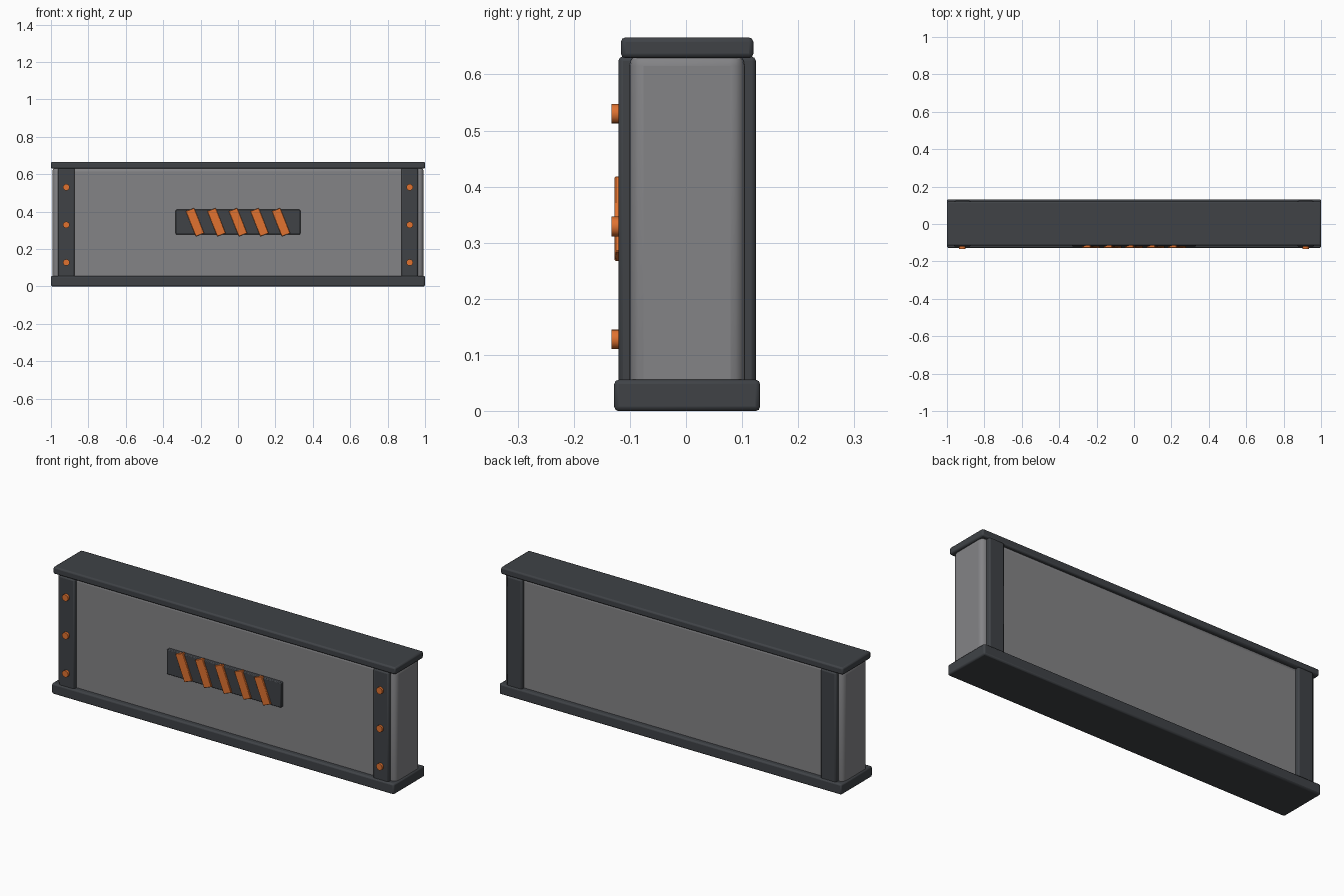
import bpy, math

if "Cube" in bpy.data.objects:
    bpy.data.objects.remove(bpy.data.objects["Cube"])

CY = 0.002  # depth centre of the barrier body


def material(name, rgb):
    m = bpy.data.materials.new(name)
    m.diffuse_color = (*rgb, 1)
    m.use_nodes = True
    m.node_tree.nodes["Principled BSDF"].inputs["Base Color"].default_value = m.diffuse_color
    return m


DARK = material("dark_metal", (0.05, 0.055, 0.062))
GREY = material("grey_panel", (0.23, 0.23, 0.24))
ORANGE = material("orange_paint", (0.75, 0.17, 0.03))


def finish(o, name, mat, bevel, segments):
    o.name = name
    o.data.materials.append(mat)
    if bevel:
        b = o.modifiers.new("bevel", 'BEVEL')
        b.width, b.segments = bevel, segments
        b.limit_method = 'ANGLE'
    bpy.ops.object.shade_smooth_by_angle(angle=math.radians(35))
    return o


def box(name, x, y, z, mat, bevel=0.0, segments=2, tilt=0.0):
    """Box from (min, max) ranges, optionally tilted about the depth axis."""
    r = (x, y, z)
    bpy.ops.mesh.primitive_cube_add(size=1, location=[(a + b) / 2 for a, b in r])
    o = bpy.context.object
    o.scale = [b - a for a, b in r]
    bpy.ops.object.transform_apply(location=False, rotation=False, scale=True)
    o.rotation_euler.y = tilt
    return finish(o, name, mat, bevel, segments)


def depth(half):
    return (CY - half, CY + half)


# Main slab, foot rail and top cap
box("body", (-0.992, 0.992), depth(0.1025), (0.03, 0.64), GREY, 0.025, 4)
box("base_rail", (-1, 1), depth(0.13), (0, 0.056), DARK, 0.008)
box("top_cap", (-1, 1), depth(0.118), (0.629, 0.666), DARK, 0.008)

# End posts with three bolts each
for side, sx in (("left", -1), ("right", 1)):
    cx = 0.918 * sx
    box(f"{side}_post", (cx - 0.045, cx + 0.045), depth(0.1225), (0.04, 0.632), DARK, 0.008)
    for i, z in enumerate((0.128, 0.329, 0.53)):
        bpy.ops.mesh.primitive_cylinder_add(vertices=16, radius=0.0175, depth=0.025,
                                            location=(cx, -0.1205, z),
                                            rotation=(math.pi / 2, 0, 0))
        finish(bpy.context.object, f"{side}_bolt_{i + 1}", ORANGE, 0, 1)

# Warning plate with slanted stripes
box("warning_plate", (-0.333, 0.333), (-0.119, -0.09), (0.278, 0.41), DARK, 0.004)
for i in range(5):
    cx = -0.23 + 0.115 * i
    box(f"stripe_{i + 1}", (cx - 0.024, cx + 0.024), (-0.127, -0.11),
        (0.343 - 0.0725, 0.343 + 0.0725), ORANGE, 0.002, 1, tilt=-math.radians(21.5))
